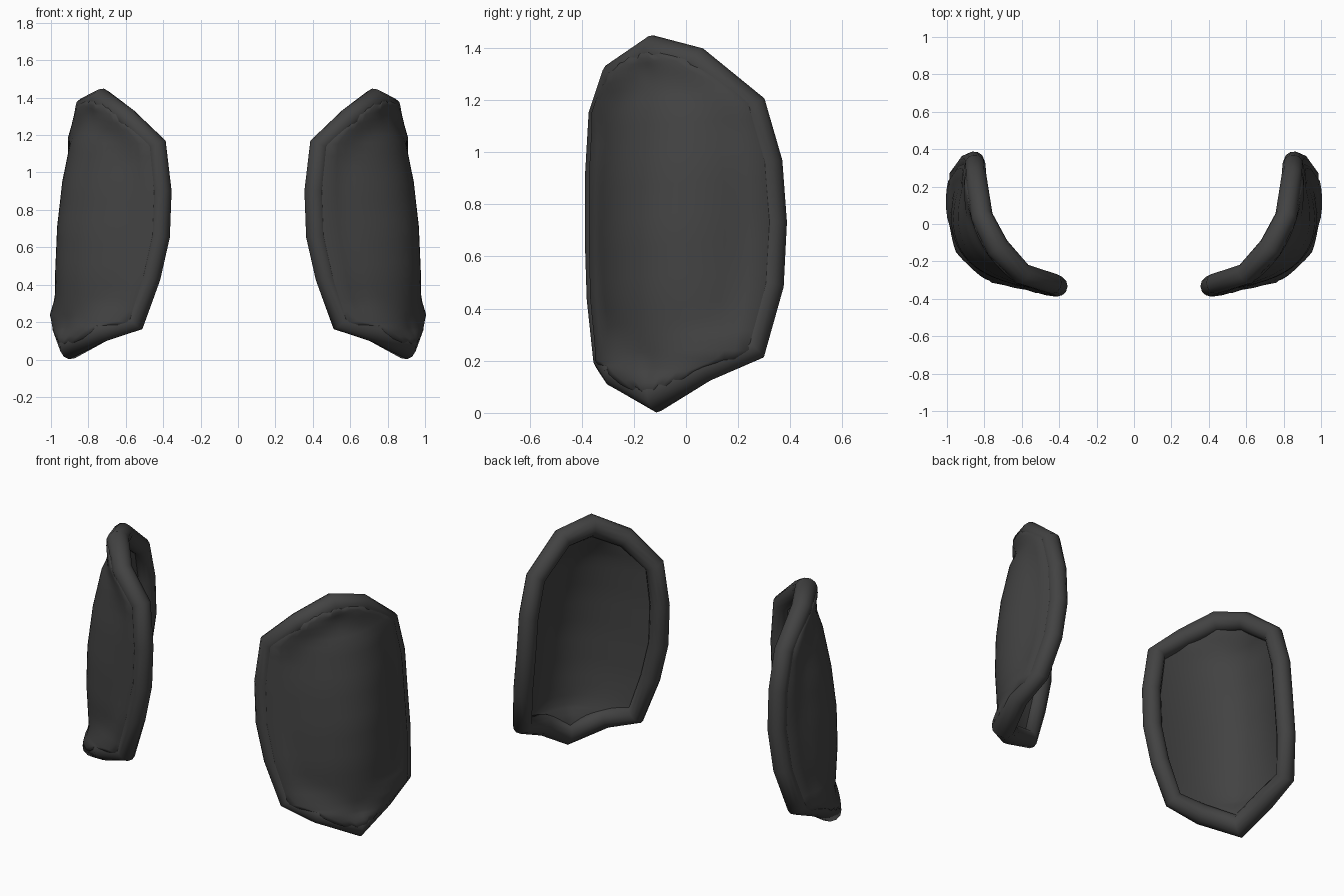
import bpy, bmesh
from mathutils import Vector
from mathutils.geometry import intersect_point_line

if "Cube" in bpy.data.objects:
    bpy.data.objects.remove(bpy.data.objects["Cube"])

RIM_R = 0.056      # radius of the padded rim
PANEL = 0.022      # outward half thickness of the panel

charcoal = bpy.data.materials.new("charcoal")
charcoal.diffuse_color = (0.055, 0.055, 0.055, 1)
charcoal.use_nodes = True
charcoal.node_tree.nodes["Principled BSDF"].inputs["Base Color"].default_value = charcoal.diffuse_color

# Rim centre line: top, rear edge downwards, bottom, then the front edge upwards
top = Vector((0.73, -0.125, 1.385))
rear = [Vector(p) for p in ((0.813, 0.04, 1.345), (0.845, 0.255, 1.175),
        (0.85, 0.315, 0.96), (0.855, 0.332, 0.73), (0.885, 0.32, 0.49),
        (0.932, 0.258, 0.25), (0.932, 0.065, 0.178))]
bottom = Vector((0.893, -0.115, 0.071))
front = [Vector(p) for p in ((0.597, -0.268, 1.29), (0.437, -0.318, 1.145),
         (0.411, -0.332, 0.9), (0.42, -0.332, 0.66), (0.47, -0.325, 0.44),
         (0.55, -0.30, 0.203), (0.73, -0.26, 0.155))]
# Middle column of the curved panel
middle = [Vector(p) for p in ((0.735, -0.135, 1.315), (0.815, -0.13, 1.16),
          (0.868, -0.137, 0.93), (0.9, -0.14, 0.695), (0.909, -0.137, 0.465),
          (0.9, -0.13, 0.24), (0.88, -0.13, 0.16))]
loop = [top] + rear + [bottom] + front[::-1]
# The padding is thicker at the top and bottom tips
thick = [1.15, 1.05, 1, 1, 1, 1, 1, 1.12, 1.25, 1.12, 1, 1, 1, 1, 1, 1.05]
F, M, R = ([top] + c + [bottom] for c in (front, middle, rear))


def finish(name, mesh):
    ob = bpy.data.objects.new(name, mesh)
    bpy.context.collection.objects.link(ob)
    mesh.materials.clear()
    mesh.materials.append(charcoal)
    for p in mesh.polygons:
        p.use_smooth = True
        p.material_index = 0
    ob.modifiers.new("other_side", 'MIRROR')     # mirrored about x = 0
    ob.modifiers["other_side"].use_mirror_merge = False
    return ob


def nearest_rim(p):
    """Distance to the rim centre line and the rim radius there."""
    best = (9.0, RIM_R)
    n = len(loop)
    for i in range(n):
        a, b = loop[i], loop[(i + 1) % n]
        f = min(1, max(0, intersect_point_line(p, a, b)[1]))
        radius = RIM_R * (thick[i] * (1 - f) + thick[(i + 1) % n] * f)
        best = min(best, ((p - a.lerp(b, f)).length, radius))
    return best


def sheet(name, offset, outward):
    """Curved panel between front and rear edges, shifted along its normals."""
    steps, cols = 4, 24
    bm = bmesh.new()
    grid = []
    for r in range((len(F) - 1) * steps + 1):
        k = min(r // steps, len(F) - 2)
        f = r / steps - k
        a, m, b = (c[k].lerp(c[k + 1], f) for c in (F, M, R))
        row = []
        for j in range(cols + 1):
            t = j / cols
            row.append(bm.verts.new(a * (2 * (t - .5) * (t - 1))
                                    + m * (4 * t * (1 - t))
                                    + b * (2 * t * (t - .5))))
        grid.append(row)
    for r0, r1 in zip(grid, grid[1:]):
        for j in range(cols):
            bm.faces.new((r0[j], r1[j], r1[j + 1], r0[j + 1]))
    bmesh.ops.remove_doubles(bm, verts=bm.verts, dist=0.0005)
    bm.normal_update()
    if sum((f.normal.dot(Vector((1, -.7, 0))) for f in bm.faces)) < 0:
        bmesh.ops.reverse_faces(bm, faces=bm.faces)
        bm.normal_update()
    moves = [(v, v.normal * offset(*nearest_rim(v.co))) for v in bm.verts]
    for v, d in moves:
        v.co += d
    if not outward:
        bmesh.ops.reverse_faces(bm, faces=bm.faces)
    mesh = bpy.data.meshes.new(name)
    bm.to_mesh(mesh)
    bm.free()
    return finish(name, mesh)


def outer_blend(s, radius):
    if s < 0.012:                       # edge buried inside the rim
        return radius * 0.7
    t = min(1, max(0, (s - 0.015) / 0.14))
    t = t * t * (3 - 2 * t)
    return (radius - 0.002) * (1 - t) + PANEL * t


def inner_recess(s, radius):
    return -0.012 - 0.16 * (radius / RIM_R - 1) * max(0, 1 - s / 0.15)


# Outer skin flows smoothly onto the rim, inner skin is recessed behind it
sheet("outer_panel", outer_blend, True)
sheet("inner_panel", inner_recess, False)

# Padded rim swept around the edge
curve = bpy.data.curves.new("rim_path", 'CURVE')
curve.dimensions = '3D'
curve.bevel_depth = RIM_R
curve.bevel_resolution = 4
spline = curve.splines.new('POLY')
spline.points.add(len(loop) - 1)
for pt, co, radius in zip(spline.points, loop, thick):
    pt.co = (*co, 1)
    pt.radius = radius
spline.use_cyclic_u = True
path = bpy.data.objects.new("rim_path", curve)
bpy.context.collection.objects.link(path)
bpy.context.view_layer.update()
rim_mesh = bpy.data.meshes.new_from_object(
    path.evaluated_get(bpy.context.evaluated_depsgraph_get()))
bpy.data.objects.remove(path)
finish("padded_rim", rim_mesh)
